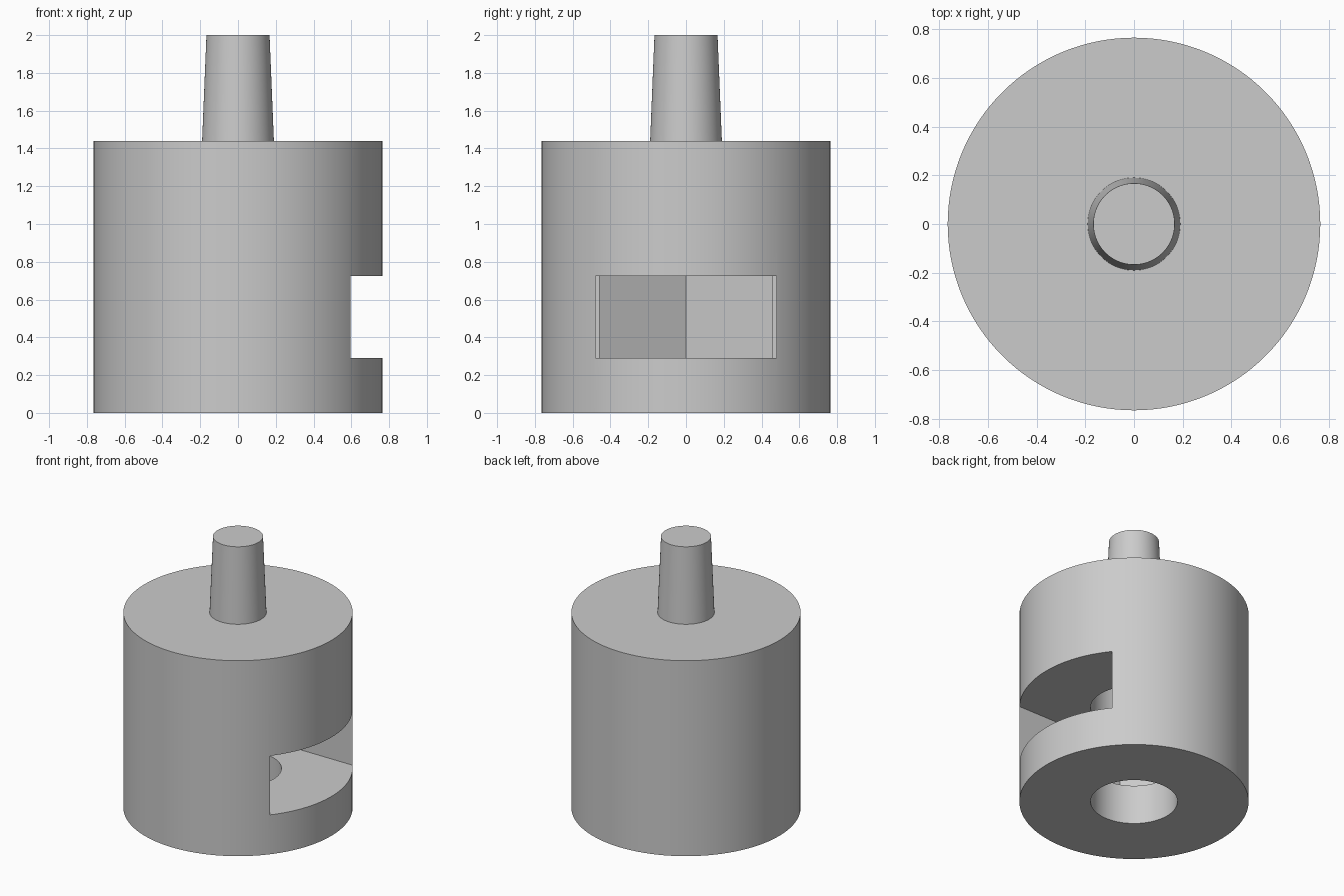
import bpy
import math

cube = bpy.data.objects.get("Cube")
if cube:
    bpy.data.objects.remove(cube, do_unlink=True)

BODY_R, BODY_H = 0.765, 1.44
SLOT_LOW, SLOT_HIGH = 0.29, 0.725
SLOT_HALF = 0.48
HEX_R = 0.53
BORE_R, BORE_TOP = 0.29, 1.08

grey = bpy.data.materials.new("plain_grey")
grey.use_nodes = True
colour = (0.6, 0.6, 0.6, 1)
grey.diffuse_color = colour
grey.node_tree.nodes["Principled BSDF"].inputs["Base Color"].default_value = colour


def cone(name, r_low, r_high, low, high, sides=128):
    """Upright round or prismatic part between two heights."""
    bpy.ops.mesh.primitive_cone_add(vertices=sides, radius1=r_low, radius2=r_high,
                                    depth=high - low, location=(0, 0, (low + high) / 2))
    obj = bpy.context.object
    obj.name = name
    obj.data.materials.append(grey)
    return obj


def cut(target, cutter):
    """Subtract the cutter from the target, then discard it."""
    cutter.hide_render = True
    mod = target.modifiers.new(cutter.name, "BOOLEAN")
    mod.operation = "DIFFERENCE"
    mod.solver = "EXACT"
    mod.object = cutter
    bpy.context.view_layer.objects.active = target
    bpy.ops.object.modifier_apply(modifier=mod.name)
    bpy.data.objects.remove(cutter, do_unlink=True)


def smooth(obj):
    bpy.ops.object.select_all(action="DESELECT")
    obj.select_set(True)
    bpy.context.view_layer.objects.active = obj
    bpy.ops.object.shade_smooth_by_angle(angle=math.radians(30))


# Round body
body = cone("body", BODY_R, BODY_R, 0, BODY_H)

# Hexagonal pocket with a corner pointing away from the opening
pocket = cone("hex_pocket", HEX_R, HEX_R, SLOT_LOW, SLOT_HIGH, sides=6)
pocket.rotation_euler.z = math.radians(30)
cut(body, pocket)

# Side slot leading into the pocket
bpy.ops.mesh.primitive_cube_add(size=1, location=(0.5, 0, (SLOT_LOW + SLOT_HIGH) / 2))
slot = bpy.context.object
slot.name = "side_slot"
slot.scale = (1, 2 * SLOT_HALF, SLOT_HIGH - SLOT_LOW)
slot.data.materials.append(grey)
cut(body, slot)

# Bore from the underside
cut(body, cone("bore", BORE_R, BORE_R, -0.1, BORE_TOP))
smooth(body)

# Tapered stem on top
stem = cone("stem", 0.19, 0.167, BODY_H, 2)
smooth(stem)
